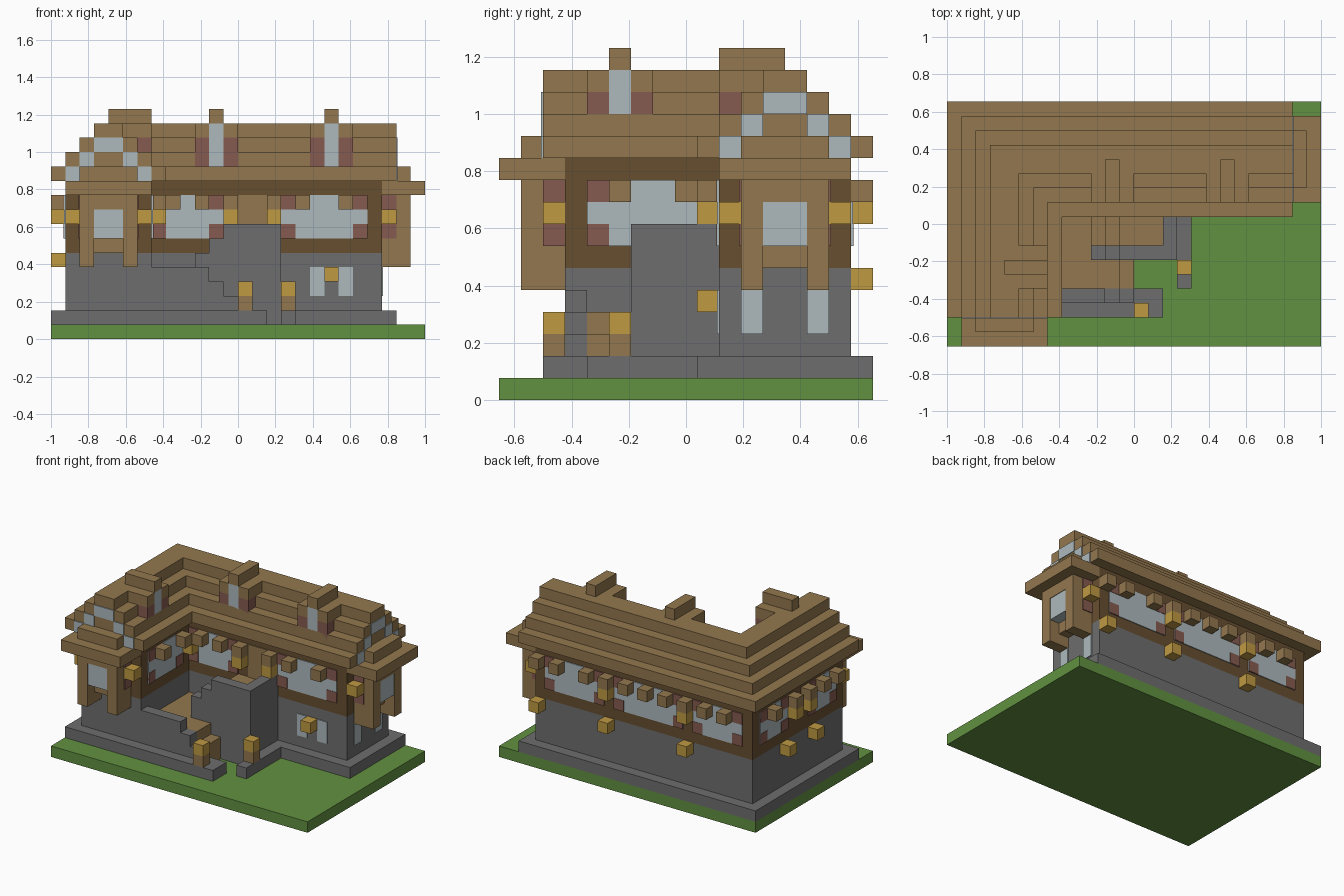
import bpy, bmesh
from mathutils import Vector

cube = bpy.data.objects.get("Cube")
if cube:
    bpy.data.objects.remove(cube)

U = 1 / 13            # one block
T = 0.08              # plate thickness in blocks


def material(name, rgb):
    m = bpy.data.materials.new(name)
    m.use_nodes = True
    m.diffuse_color = (*rgb, 1)
    m.node_tree.nodes["Principled BSDF"].inputs["Base Color"].default_value = (*rgb, 1)
    return m


WOOD = material("wood", (.29, .185, .077))
DARK = material("dark wood", (.135, .078, .03))
STONE = material("stone", (.155, .155, .155))
GRASS = material("grass", (.122, .285, .052))
GOLD = material("lantern gold", (.52, .32, .055))
GLASS = material("pale glass", (.42, .49, .515))
RED = material("red shutter", (.24, .105, .08))


def part(name, mat, boxes):
    """One object from boxes (x0, x1, y0, y1, z0, z1) in block units."""
    bm = bmesh.new()
    for x0, x1, y0, y1, z0, z1 in boxes:
        lo = Vector((min(x0, x1) - 13, min(y0, y1) - 8.5, z0)) * U
        hi = Vector((max(x0, x1) - 13, max(y0, y1) - 8.5, z1)) * U
        for v in bmesh.ops.create_cube(bm, size=1)["verts"]:
            v.co = (lo + hi) / 2 + v.co * (hi - lo)
    mesh = bpy.data.meshes.new(name)
    bm.to_mesh(mesh)
    bm.free()
    mesh.materials.append(mat)
    bpy.context.collection.objects.link(bpy.data.objects.new(name, mesh))


def on_wall(side, a0, a1, z0, z1, depth):
    """Box standing out from a house wall; a runs along the wall."""
    if side == "front":
        return (a0, a1, 10 - depth, 10, z0, z1)
    if side == "back":
        return (a0, a1, 16, 16 + depth, z0, z1)
    if side == "left":
        return (1 - depth, 1, a0, a1, z0, z1)
    return (7, 7 + depth, a0, a1, z0, z1)


# Ground and stone base
part("ground", GRASS, [(0, 26, 0, 17, 0, 1)])
part("stone_base", STONE, [(0, 24, 9, 17, 1, 2), (0, 8, 2, 9, 1, 2)])

# Walls
part("lower_walls", STONE, [(1, 23, 10, 16, 2, 6), (1, 7, 3, 10, 2, 6)])
part("upper_walls", DARK, [(1, 23, 10, 16, 6, 11), (1, 7, 3, 10, 6, 11)])

# Stepped roof over both wings
layers = []
for k in range(4):
    layers += [(k, 24, 9 + k, 17 - k, 11 + k, 12 + k),
               (k, 8 - k, 2, 10 + k, 11 + k, 12 + k)]
part("stepped_roof", WOOD, layers)

# Wall windows: glass plates with red corner blocks
windows = [("front", 7, 12), ("front", 16, 22), ("back", 16, 22), ("back", 8, 15),
           ("back", 2, 7), ("left", 11, 15), ("left", 4, 8), ("inner", 4, 9)]
part("wall_glass", GLASS, [on_wall(s, a, b, 7, 10, T) for s, a, b in windows])
part("window_corners", RED, [on_wall(s, c, c + 1, z, z + 1, T * 1.4)
                             for s, a, b in windows for c in (a, b - 1) for z in (7, 9)])

# Beam ends below the eaves
beams = {"front": (8, 10, 12, 15, 17, 20), "back": (3, 5, 7, 9, 11, 13, 15, 17, 20, 22),
         "left": (4, 6, 8, 10, 13), "inner": (5, 8)}
part("beam_ends", WOOD, [on_wall(s, a, a + 1, 9, 10, 1) for s in beams for a in beams[s]])

# Wall lanterns
lanterns = [("front", 12, 8), ("front", 15, 8), ("front", 19, 4), ("back", 7, 8), ("back", 15, 8),
            ("back", 7, 5), ("back", 15, 5), ("back", 22, 5), ("left", 10, 8), ("left", 8, 8),
            ("left", 11, 5), ("left", 7, 5), ("inner", 9, 8)]
part("wall_lanterns", GOLD, [on_wall(s, a, a + 1, z, z + 1, 1) for s, a, z in lanterns])

# Door and small lower windows
part("door", WOOD, [on_wall("front", 13, 15, 7, 10, T)])
part("front_lower_windows", GLASS, [on_wall("front", a, a + 1, 3, 5, T) for a in (18, 20)])


def gable(name, place):
    """Bay, apron roof and glass steps; a is across, d is outward from the wall."""
    def box(a0, a1, d0, d1, z0, z1):
        x0, y0 = place(a0, d0)
        x1, y1 = place(a1, d1)
        return (x0, x1, y0, y1, z0, z1)

    wood = [box(-3, 3, 0, 3, 10, 11), box(-2, 2, 0, 2, 11, 12),
            box(-2, 2, 0, 1, 6, 10), box(-1, 1, 1, 2, 9, 10)]
    glass = [box(-1, 1, 0, 1 + T, 13, 14)]
    shutters, lamps = [], []
    for s in (-1, 1):
        wood += [box(s, 2 * s, 1, 2, 5, 10), box(s, 2 * s, 0, 1, 5, 6)]
        glass += [box(s * (13 - z + 1), s * (13 - z), 0, 1 + T, z, z + 1) for z in (11, 12)]
        shutters += [box(2 * s, (2 + T) * s, 0, 1, z, z + 1) for z in (7, 9)]
        lamps.append(box(2 * s, 3 * s, 0, 1, 8, 9))
    part(name + "_bay", WOOD, wood)
    part(name + "_gable_glass", GLASS, glass)
    part(name + "_bay_window", GLASS, [box(-1, 1, 1, 1.95, 7, 9)])
    part(name + "_bay_shutters", RED, shutters)
    part(name + "_bay_lanterns", GOLD, lamps)
    return box


gable("front", lambda a, d: (4 + a, 3 - d))
side_box = gable("side", lambda a, d: (23 + d, 13 + a))
part("side_lower_windows", GLASS, [side_box(a, a + 1, 0, T, 3, 5) for a in (-2, 1)])


def dormer(name, place):
    """Dormer; a is across from its left side, d goes back from its face."""
    def box(a0, a1, d0, d1, z0, z1):
        x0, y0 = place(a0, d0)
        x1, y1 = place(a1, d1)
        return (x0, x1, y0, y1, z0, z1)

    part(name + "_roof", WOOD, [box(0, 1, 0, 3, 14, 15), box(2, 3, 0, 3, 14, 15),
                                box(1, 2, 0, 3, 15, 16)])
    part(name + "_shutters", RED, [box(0, 1, 0, 2, 12, 14), box(2, 3, 0, 2, 12, 14)])
    part(name + "_glass", GLASS, [box(1, 2, 0, 3, 12, 15)])


dormer("middle_dormer", lambda a, d: (10 + a, 10 + d))
dormer("end_dormer", lambda a, d: (18 + a, 10 + d))
dormer("wing_dormer", lambda a, d: (7 - d, 4 + a))

# Porch: stone parapets, wooden stairs and landing
part("stair_parapet", STONE, [(8, 15, 2, 4, 1, 2), (7, 11, 3, 4, 2, 5),
                              (11, 12, 3, 4, 2, 4), (12, 13, 3, 4, 2, 3)])
part("porch_wall", STONE, [(10, 11, 6, 7, 1, 6), (11, 12, 6, 7, 1, 7), (12, 16, 6, 7, 1, 8),
                           (15, 16, 7, 10, 1, 8), (16, 17, 4, 9, 1, 2)])
part("stairs", WOOD, [(12, 13, 4, 6, 1, 3), (11, 12, 4, 6, 1, 4), (7, 11, 4, 6, 1, 4),
                      (7, 10, 6, 10, 1, 4), (10, 11, 7, 10, 1, 5), (11, 12, 7, 10, 1, 6),
                      (12, 15, 7, 10, 1, 7)])

# Lantern posts at the foot of the stairs
feet = [(13, 2), (16, 5)]
part("stair_posts", WOOD, [(x, x + 1, y, y + 1, 2, 3) for x, y in feet])
part("stair_lanterns", GOLD, [(x, x + 1, y, y + 1, 3, 4) for x, y in feet])
